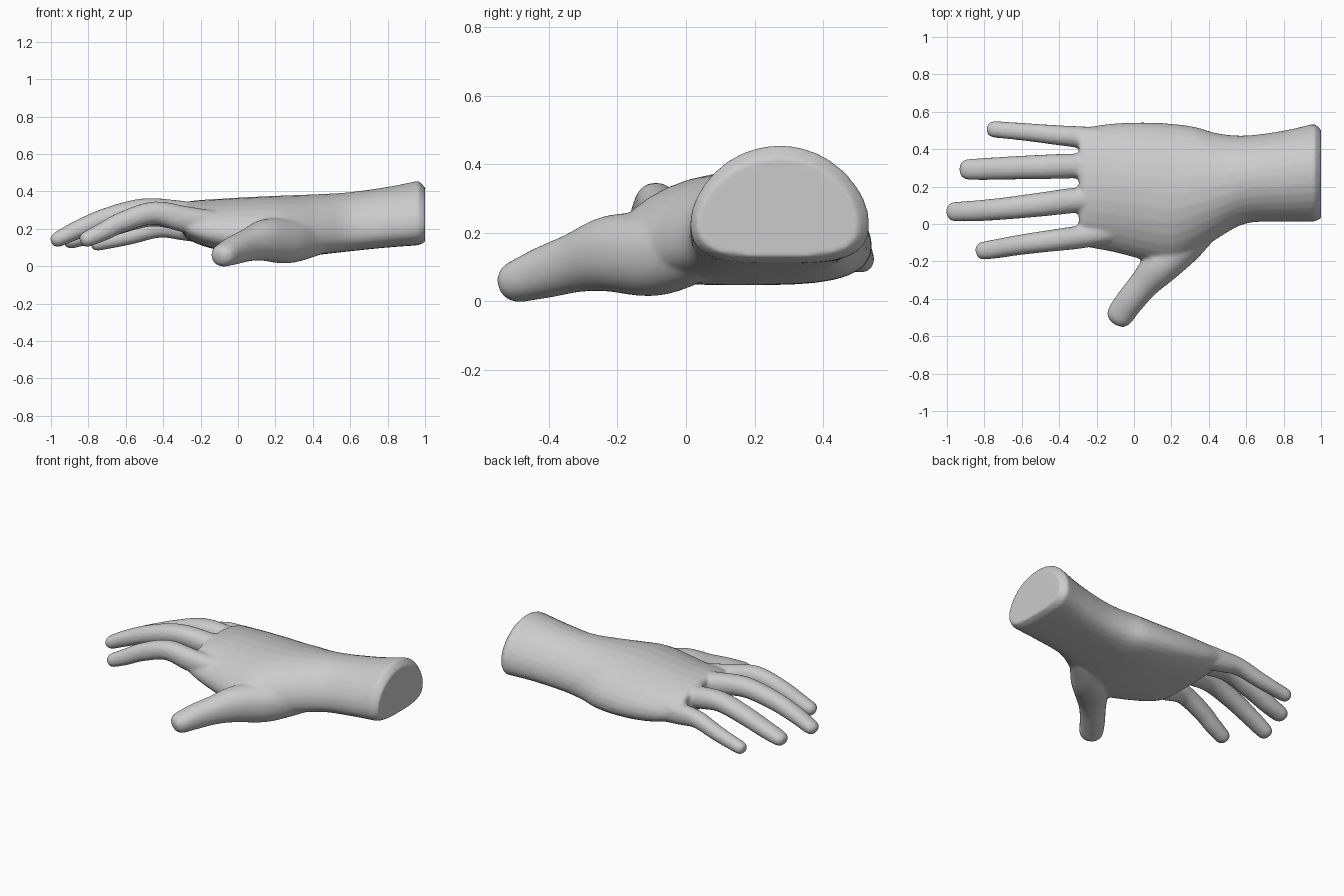
import bpy, bmesh, math
from mathutils import Vector

skin = bpy.data.materials.new("plain grey")
skin.diffuse_color = (0.6, 0.6, 0.6, 1)
SIDES = 32


def resample(rows, steps=4):
    """Catmull-Rom curve through rows of numbers."""
    rows = [Vector(r) for r in rows]
    out = []
    for i in range(len(rows) - 1):
        b, c = rows[i], rows[i + 1]
        a = rows[i - 1] if i else b * 2 - c
        d = rows[i + 2] if i + 2 < len(rows) else c * 2 - b
        for k in range(steps):
            t = k / steps
            out.append(0.5 * (b * 2 + (c - a) * t + (a * 2 - b * 5 + c * 4 - d) * t * t
                              + (b * 3 - a - c * 3 + d) * t ** 3))
    return out + [rows[-1]]


def add_loft(bm, sections, power=2.0, droop=0.0):
    """Skin sections of (centre, width axis, height axis, half width, half height)."""
    rings = []
    for centre, wide, high, rw, rh in sections:
        ring = []
        for i in range(SIDES):
            a = 2 * math.pi * i / SIDES
            c, s = math.cos(a), math.sin(a)
            u = math.copysign(abs(c) ** (2 / power), c)
            v = math.copysign(abs(s) ** (2 / power), s) - droop * u * u
            ring.append(bm.verts.new(centre + wide * u * rw + high * v * rh))
        rings.append(ring)
    for p, q in zip(rings, rings[1:]):
        for i in range(SIDES):
            j = (i + 1) % SIDES
            bm.faces.new((p[i], p[j], q[j], q[i]))
    bm.faces.new(rings[0][::-1])
    bm.faces.new(rings[-1])


def add_finger(bm, rows):
    """Tube through rows of (x, y, z, half width, half height) with a round tip."""
    rows = resample(rows)
    points = [Vector(r[:3]) for r in rows]
    sections = []
    for i, r in enumerate(rows):
        axis = (points[min(i + 1, len(points) - 1)] - points[max(i - 1, 0)]).normalized()
        wide = axis.cross(Vector((0, 0, 1))).normalized()
        sections.append((points[i], wide, wide.cross(axis), r[3] * 1.05, r[4] * 1.05))
    for deg in (25, 48, 68, 84):
        c, s = math.cos(math.radians(deg)), math.sin(math.radians(deg))
        sections.append((points[-1] + axis * rows[-1][3] * s, wide, wide.cross(axis),
                         rows[-1][3] * 1.05 * c ** 0.65, rows[-1][4] * 1.05 * c ** 0.65))
    add_loft(bm, sections, power=2.15)


bm = bmesh.new()

# Wrist and palm: x, y low, y high, z low, z high
body = resample([
    (0.965, 0.012, 0.537, 0.112, 0.457), (0.80, 0.012, 0.499, 0.10, 0.424),
    (0.60, 0.003, 0.473, 0.08, 0.396), (0.45, -0.075, 0.484, 0.063, 0.386),
    (0.33, -0.155, 0.518, 0.05, 0.381), (0.20, -0.215, 0.536, 0.048, 0.376),
    (0.05, -0.19, 0.543, 0.06, 0.369), (-0.10, -0.152, 0.538, 0.085, 0.36),
    (-0.20, -0.133, 0.526, 0.113, 0.354), (-0.27, -0.121, 0.515, 0.145, 0.346)])
body.insert(0, Vector((1.001, 0.03, 0.505, 0.13, 0.42)))
body.append(Vector((-0.295, -0.10, 0.495, 0.175, 0.325)))
add_loft(bm, [(Vector((x, (y0 + y1) / 2, (z0 + z1) / 2)), Vector((0, 1, 0)), Vector((0, 0, 1)),
               (y1 - y0) / 2, (z1 - z0) / 2) for x, y0, y1, z0, z1 in body],
         power=2.15, droop=0.35)

# Index finger
add_finger(bm, [(-0.08, -0.03, 0.225, 0.06, 0.06), (-0.28, -0.068, 0.250, 0.059, 0.067),
                (-0.45, -0.09, 0.285, 0.055, 0.058), (-0.62, -0.113, 0.235, 0.051, 0.052),
                (-0.72, -0.13, 0.185, 0.049, 0.047), (-0.80, -0.142, 0.148, 0.046, 0.041)])
# Middle finger
add_finger(bm, [(-0.08, 0.14, 0.265, 0.06, 0.06), (-0.30, 0.128, 0.280, 0.064, 0.066),
                (-0.50, 0.104, 0.302, 0.061, 0.058), (-0.70, 0.082, 0.257, 0.056, 0.053),
                (-0.85, 0.07, 0.198, 0.053, 0.047), (-0.953, 0.066, 0.148, 0.050, 0.040)])
# Ring finger
add_finger(bm, [(-0.08, 0.30, 0.24, 0.06, 0.06), (-0.30, 0.31, 0.26, 0.063, 0.064),
                (-0.47, 0.306, 0.272, 0.062, 0.057), (-0.65, 0.30, 0.222, 0.059, 0.052),
                (-0.80, 0.294, 0.167, 0.056, 0.047), (-0.88, 0.292, 0.140, 0.053, 0.041)])
# Little finger
add_finger(bm, [(-0.08, 0.44, 0.195, 0.07, 0.08), (-0.28, 0.463, 0.203, 0.056, 0.064),
                (-0.42, 0.476, 0.205, 0.050, 0.050), (-0.58, 0.492, 0.160, 0.045, 0.043),
                (-0.745, 0.506, 0.122, 0.042, 0.037)])
# Thumb and the ball at its base
add_finger(bm, [(0.52, 0.10, 0.17, 0.06, 0.07), (0.38, 0.0, 0.15, 0.09, 0.10),
                (0.26, -0.10, 0.136, 0.11, 0.115), (0.15, -0.215, 0.139, 0.098, 0.107),
                (0.055, -0.32, 0.113, 0.077, 0.083), (-0.02, -0.41, 0.085, 0.072, 0.072),
                (-0.067, -0.475, 0.063, 0.070, 0.061)])

bmesh.ops.recalc_face_normals(bm, faces=bm.faces)
mesh = bpy.data.meshes.new("hand")
bm.to_mesh(mesh)
bm.free()
mesh.materials.append(skin)
hand = bpy.data.objects.new("hand", mesh)
bpy.context.collection.objects.link(hand)

# Fuse the parts into one skin and soften the joins
fuse = hand.modifiers.new("fuse", 'REMESH')
fuse.mode = 'VOXEL'
fuse.voxel_size = 0.011
fuse.use_smooth_shade = True
soften = hand.modifiers.new("soften", 'SMOOTH')
soften.factor = 0.5
soften.iterations = 4
